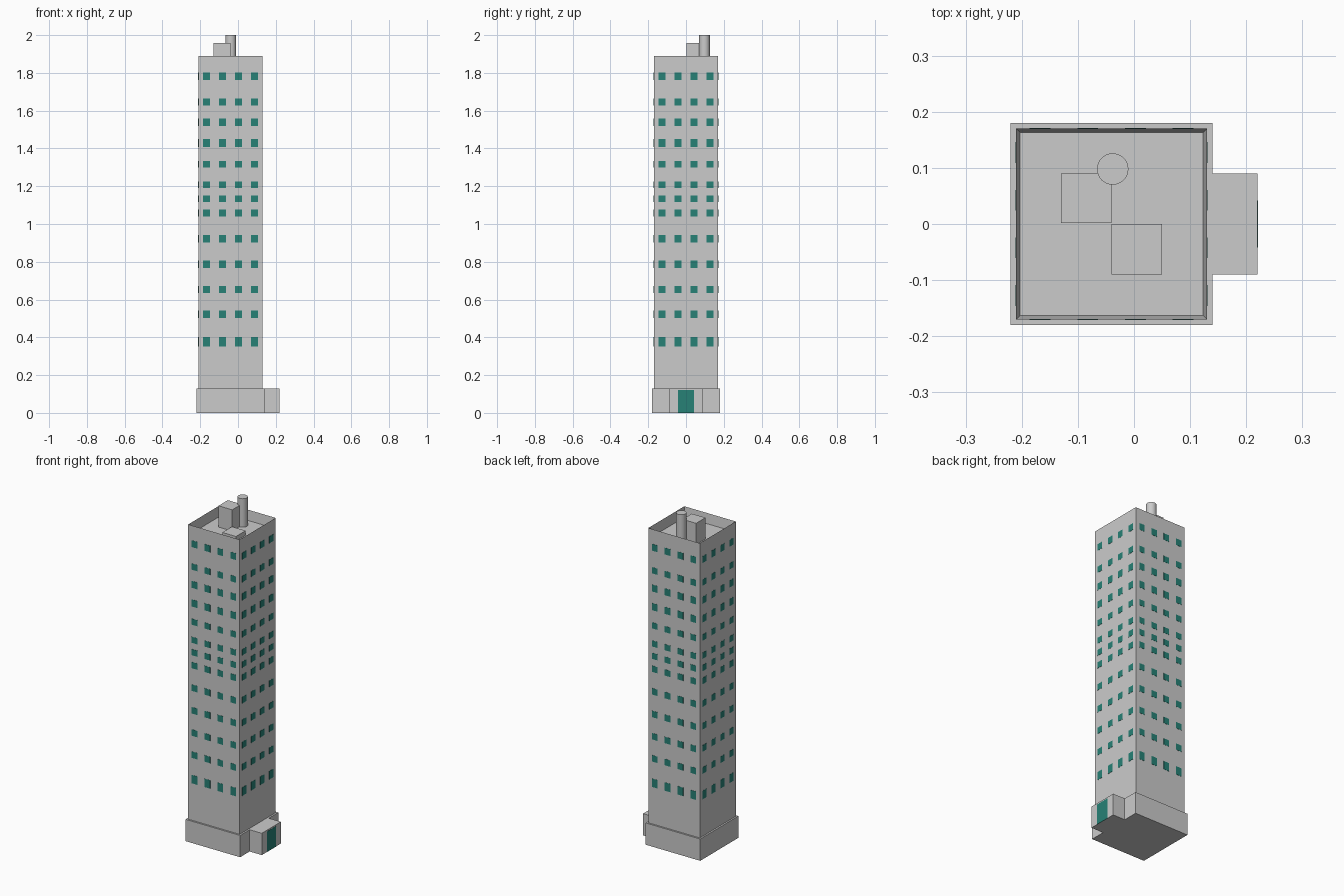
import bpy, bmesh, math
from mathutils import Matrix, Vector

if "Cube" in bpy.data.objects:
    bpy.data.objects.remove(bpy.data.objects["Cube"])

CX = -0.04          # tower axis in x
HALF = 0.17         # tower half width
ROOF, FLOOR = 1.89, 1.83

teal = bpy.data.materials.new("teal_glass")
teal.diffuse_color = (0.02, 0.22, 0.18, 1)
teal.use_nodes = True
teal.node_tree.nodes["Principled BSDF"].inputs["Base Color"].default_value = teal.diffuse_color


def finish(name, bm, mat=None):
    me = bpy.data.meshes.new(name)
    bm.to_mesh(me)
    bm.free()
    ob = bpy.data.objects.new(name, me)
    bpy.context.collection.objects.link(ob)
    if mat:
        me.materials.append(mat)
    return ob


def add_box(bm, lo, hi):
    lo, hi = Vector(lo), Vector(hi)
    m = Matrix.Translation((lo + hi) / 2) @ Matrix.Diagonal((*(hi - lo), 1))
    bmesh.ops.create_cube(bm, size=1, matrix=m)


def box(name, lo, hi, mat=None):
    bm = bmesh.new()
    add_box(bm, lo, hi)
    return finish(name, bm, mat)


# Plinth and entrance porch with its door
box("plinth", (-0.22, -0.18, 0), (0.14, 0.18, 0.13))
box("porch", (0.14, -0.09, 0), (0.22, 0.09, 0.13))
box("door", (0.215, -0.042, 0), (0.221, 0.042, 0.122), teal)

# Tower shaft with a sunken roof inside a thin parapet
bm = bmesh.new()
add_box(bm, (CX - HALF, -HALF, 0.13), (CX + HALF, HALF, ROOF))
bm.faces.ensure_lookup_table()
top = max(bm.faces, key=lambda f: f.calc_center_median().z)
bmesh.ops.inset_region(bm, faces=[top], thickness=0.01)
for v in top.verts:
    v.co.z = FLOOR
finish("tower", bm)

# Window grid, repeated on all four sides: (centre height, window height)
rows = [(1.782, 0.04), (1.645, 0.037), (1.539, 0.041), (1.428, 0.042),
        (1.316, 0.036), (1.208, 0.036), (1.134, 0.036), (1.057, 0.037),
        (0.922, 0.038), (0.787, 0.038), (0.654, 0.038), (0.522, 0.038),
        (0.376, 0.05)]
for i, side in enumerate(("front", "right", "back", "left")):
    bm = bmesh.new()
    for z, h in rows:
        for col in (-1.5, -0.5, 0.5, 1.5):
            x = col * 0.085
            add_box(bm, (x - 0.0185, -HALF - 0.001, z - h / 2),
                    (x + 0.0185, -HALF + 0.003, z + h / 2))
    turn = Matrix.Translation((CX, 0, 0)) @ Matrix.Rotation(i * math.pi / 2, 4, 'Z')
    bmesh.ops.transform(bm, matrix=turn, verts=bm.verts)
    finish(side + "_windows", bm, teal)

# Rooftop equipment
box("lift_housing", (-0.13, 0.002, FLOOR), (-0.04, 0.09, 1.957))
box("roof_hatch", (-0.04, -0.09, FLOOR), (0.05, 0, 1.857))
bpy.ops.mesh.primitive_cylinder_add(vertices=32, radius=0.028, depth=2.0 - FLOOR,
                                    location=(-0.038, 0.098, (2.0 + FLOOR) / 2))
bpy.context.object.name = "chimney"
bpy.ops.object.shade_smooth_by_angle()
